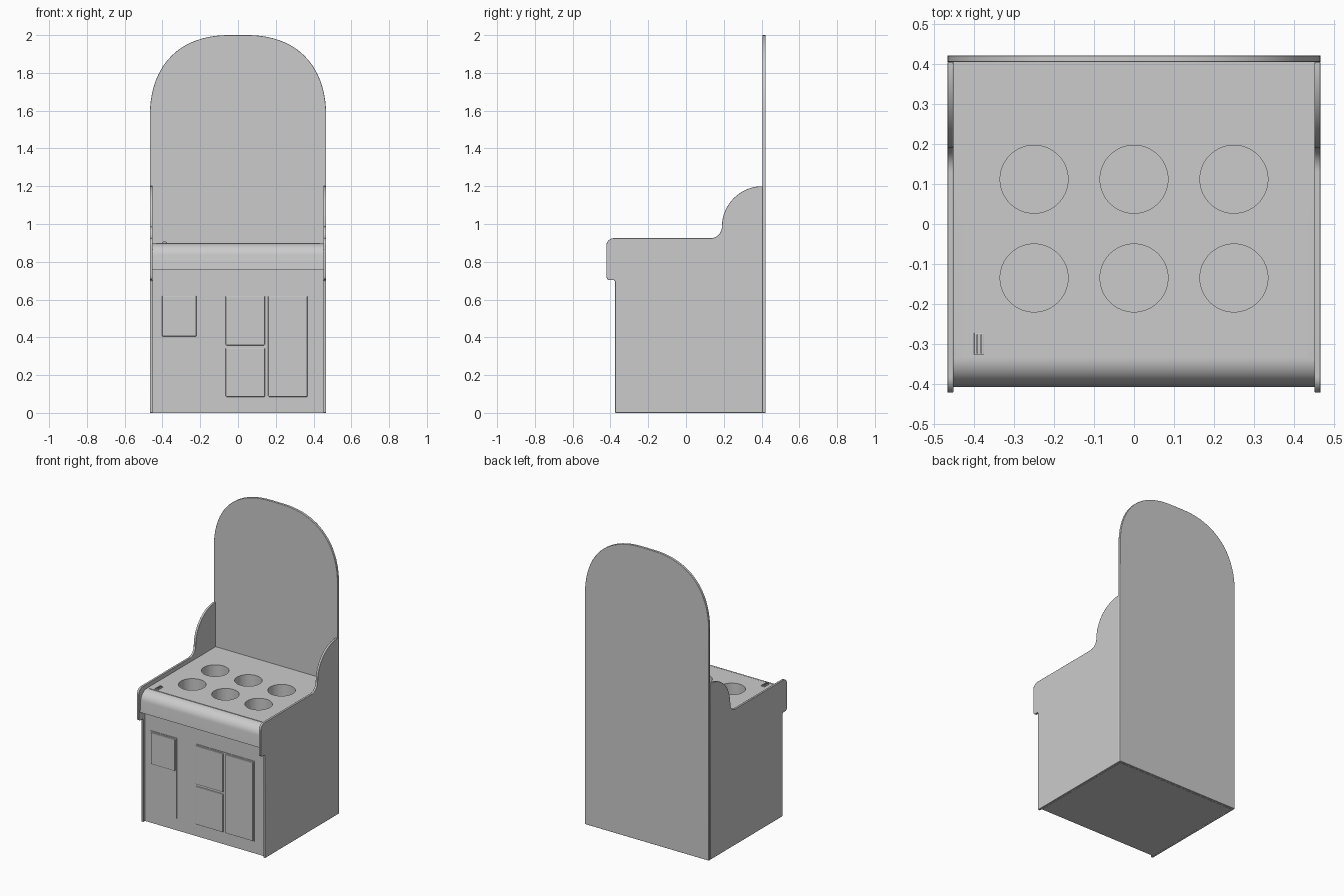
import bpy, bmesh
from math import sin, cos, radians
from mathutils import Vector

if "Cube" in bpy.data.objects:
    bpy.data.objects.remove(bpy.data.objects["Cube"])


def arc(cy, cz, r, a0, a1, n=10):
    """Points on a circle arc, angles in degrees."""
    return [(cy + r * cos(radians(a0 + (a1 - a0) * i / n)),
             cz + r * sin(radians(a0 + (a1 - a0) * i / n))) for i in range(n + 1)]


def prism(name, profile, axis, lo, hi, bevel=0.0, segments=2):
    """Extrude a 2D profile along x (profile in yz), y (xz) or z (xy)."""
    place = {'x': lambda p, d: (d, p[0], p[1]),
             'y': lambda p, d: (p[0], d, p[1]),
             'z': lambda p, d: (p[0], p[1], d)}[axis]
    bm = bmesh.new()
    base = bm.faces.new([bm.verts.new(place(p, lo)) for p in profile])
    ext = bmesh.ops.extrude_face_region(bm, geom=[base])
    shift = Vector(place((0, 0), hi - lo))
    bmesh.ops.translate(bm, vec=shift,
                        verts=[v for v in ext['geom'] if isinstance(v, bmesh.types.BMVert)])
    bmesh.ops.recalc_face_normals(bm, faces=bm.faces)
    mesh = bpy.data.meshes.new(name)
    bm.to_mesh(mesh)
    bm.free()
    ob = bpy.data.objects.new(name, mesh)
    bpy.context.collection.objects.link(ob)
    if bevel:
        mod = ob.modifiers.new("edge_rounding", 'BEVEL')
        mod.width, mod.segments = bevel, segments
        mod.limit_method, mod.angle_limit = 'ANGLE', radians(50)
    return ob


def rect(x0, x1, y0, y1):
    return [(x0, y0), (x1, y0), (x1, y1), (x0, y1)]


def smooth(ob):
    bpy.ops.object.select_all(action='DESELECT')
    ob.select_set(True)
    bpy.context.view_layer.objects.active = ob
    bpy.ops.object.shade_smooth_by_angle(angle=radians(35))


# Tall back board with a softly rounded top
p0, p1, p2, p3 = (Vector(p) for p in ((0.467, 1.57), (0.467, 1.85), (0.30, 2.0), (0.05, 2.0)))
right = []
for i in range(21):
    t = i / 20
    right.append(tuple(p0 * (1 - t)**3 + p1 * 3 * t * (1 - t)**2
                       + p2 * 3 * t * t * (1 - t) + p3 * t**3))
outline = [(0.467, 0)] + right + [(-x, z) for x, z in reversed(right)] + [(-0.467, 0)]
smooth(prism("back_board", outline, 'y', 0.405, 0.422, 0.002))

# Side panels with counter nose and curved shoulder
side = ([(0.405, 0), (-0.375, 0)]
        + arc(-0.385, 0.693, 0.01, 0, 90, 4)
        + arc(-0.402, 0.723, 0.02, 270, 180, 5)
        + arc(-0.382, 0.885, 0.04, 180, 90, 8)
        + arc(0.13, 0.985, 0.06, 270, 360, 10)
        + arc(0.405, 0.985, 0.215, 180, 90, 20))
for label, s in (("left", -1), ("right", 1)):
    lo, hi = sorted((s * 0.452, s * 0.467))
    smooth(prism(label + "_side_panel", side, 'x', lo, hi, 0.002))

# Cabinet body with rolled counter front
body_profile = ([(0.405, 0), (-0.355, 0), (-0.355, 0.76), (-0.408, 0.76)]
                + arc(-0.335, 0.83, 0.067, 175, 90, 12) + [(0.405, 0.897)])
body = prism("cabinet_body", body_profile, 'x', -0.452, 0.452)

# Thin play surface on the counter
surface = prism("play_surface", rect(-0.433, 0.433, -0.335, 0.395), 'z', 0.89, 0.9)

# Six round wells cut through the surface into the body
for x in (-0.25, 0, 0.25):
    for y in (-0.135, 0.112):
        cutter = prism("well_cutter", arc(x, y, 0.085, 0, 360, 64)[:-1], 'z', 0.75, 1.0)
        cutter.hide_render = True
        cutter.hide_set(True)
        for ob in (body, surface):
            mod = ob.modifiers.new("well", 'BOOLEAN')
            mod.operation, mod.object, mod.solver = 'DIFFERENCE', cutter, 'EXACT'
smooth(body)
smooth(surface)

# Front backing plates
prism("left_front_plate", rect(-0.41, -0.212, 0.08, 0.628), 'y', -0.359, -0.354)
prism("right_front_plate", rect(-0.072, 0.373, 0.08, 0.628), 'y', -0.359, -0.354)

# Front doors
doors = {"left_door": (-0.402, -0.22, 0.405, 0.62),
         "upper_middle_door": (-0.065, 0.142, 0.358, 0.62),
         "lower_middle_door": (-0.065, 0.142, 0.085, 0.344),
         "tall_right_door": (0.16, 0.367, 0.085, 0.62)}
for name, r in doors.items():
    prism(name, rect(*r), 'y', -0.367, -0.356, 0.004)

# Coin slot with guide ridges
prism("coin_slot_base", rect(-0.40, -0.375, -0.327, -0.273), 'z', 0.899, 0.904, 0.001)
for i, x in enumerate((-0.394, -0.384)):
    prism(f"coin_slot_ridge_{i + 1}", rect(x, x + 0.004, -0.324, -0.276),
          'z', 0.903, 0.91, 0.001)
